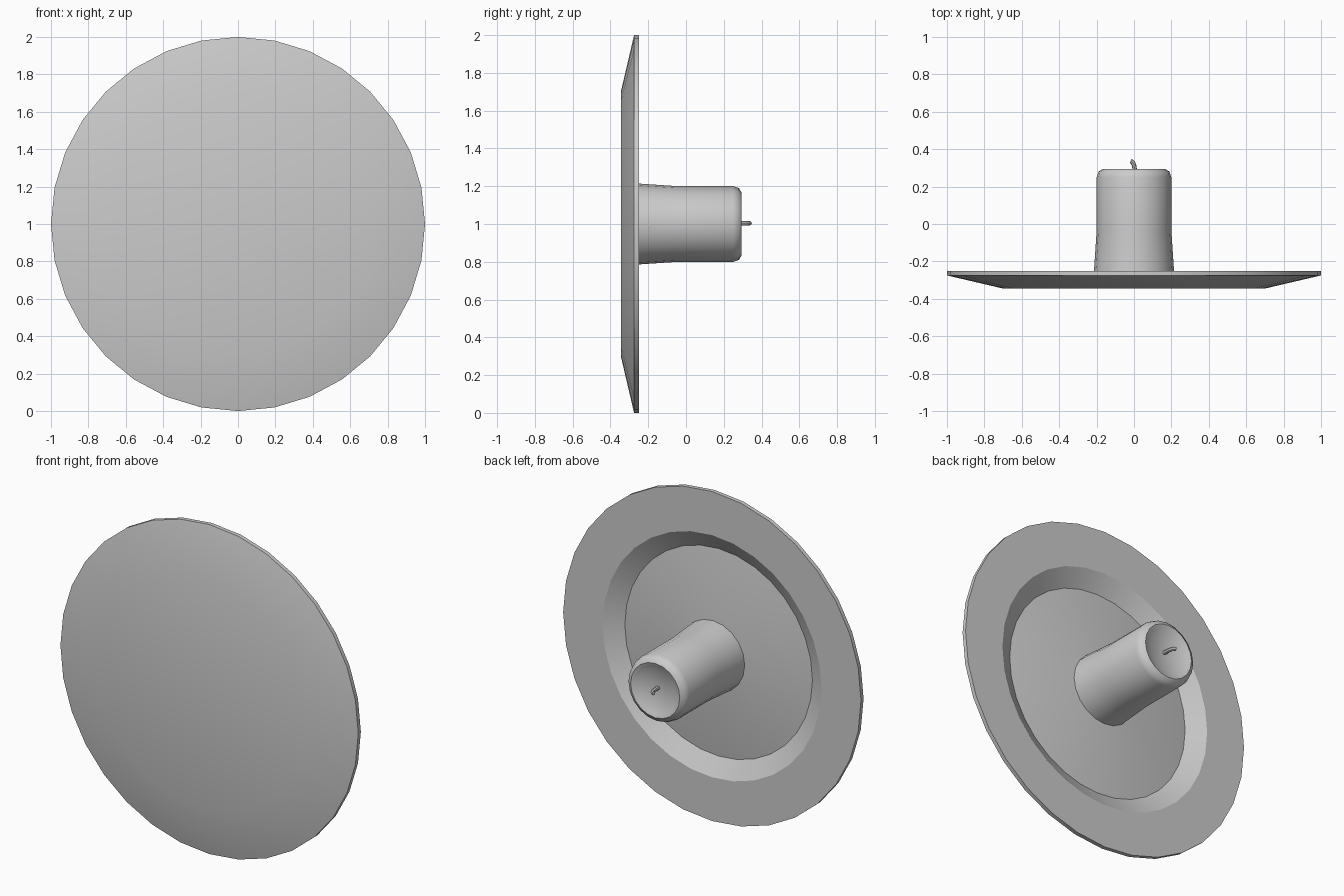
import bpy, bmesh, math

if "Cube" in bpy.data.objects:
    bpy.data.objects.remove(bpy.data.objects["Cube"])

def finish(name, bm, angle):
    bmesh.ops.recalc_face_normals(bm, faces=bm.faces[:])
    me = bpy.data.meshes.new(name)
    bm.to_mesh(me)
    bm.free()
    ob = bpy.data.objects.new(name, me)
    bpy.context.collection.objects.link(ob)
    bpy.ops.object.select_all(action='DESELECT')
    ob.select_set(True)
    bpy.context.view_layer.objects.active = ob
    bpy.ops.object.shade_smooth_by_angle(angle=math.radians(angle))
    return ob

def lathe(name, profile, sides, angle):
    """Revolve (radius, y) points around the y axis at z = 1."""
    bm = bmesh.new()
    rings = []
    for r, y in profile:
        if r == 0:
            rings.append([bm.verts.new((0, y, 1))])
        else:
            rings.append([bm.verts.new((r * math.sin(2 * math.pi * i / sides), y,
                                        1 + r * math.cos(2 * math.pi * i / sides)))
                          for i in range(sides)])
    for a, b in zip(rings, rings[1:]):
        for i in range(sides):
            j = (i + 1) % sides
            loop = [a[i % len(a)], a[j % len(a)], b[j % len(b)], b[i % len(b)]]
            bm.faces.new(list(dict.fromkeys(loop)))
    return finish(name, bm, angle)

# Plate: bevelled underside, flat rim, sunken floor rising gently to the middle
lathe("plate", [(0, -0.345), (0.7, -0.345), (1, -0.275), (1, -0.25), (0.735, -0.25),
                (0.63, -0.313), (0.2, -0.255), (0, -0.255)], 32, 30)

# Candle: flared foot, rounded shoulder, dished top
lathe("candle", [(0, -0.265), (0.215, -0.265), (0.208, -0.16), (0.2, -0.04), (0.2, 0.25),
                 (0.19, 0.28), (0.165, 0.295), (0.145, 0.288), (0.12, 0.275), (0, 0.262)], 20, 50)

# Wick: short tube bending to one side
bm = bmesh.new()
path = [(0.003, 0.25, 0), (0.003, 0.305, 0), (-0.001, 0.325, 20), (-0.008, 0.337, 45), (-0.018, 0.343, 70)]
n, rad = 8, 0.012
rings = []
for x, y, t in path:
    t = math.radians(t)
    ring = []
    for i in range(n):
        a = 2 * math.pi * i / n
        u, w = rad * math.cos(a), rad * math.sin(a)
        ring.append(bm.verts.new((x + u * math.cos(t), y + u * math.sin(t) - 0.006, 1.004 + w)))
    rings.append(ring)
for a, b in zip(rings, rings[1:]):
    for i in range(n):
        j = (i + 1) % n
        bm.faces.new((a[i], a[j], b[j], b[i]))
bm.faces.new(rings[0])
bm.faces.new(rings[-1])
finish("wick", bm, 40)
